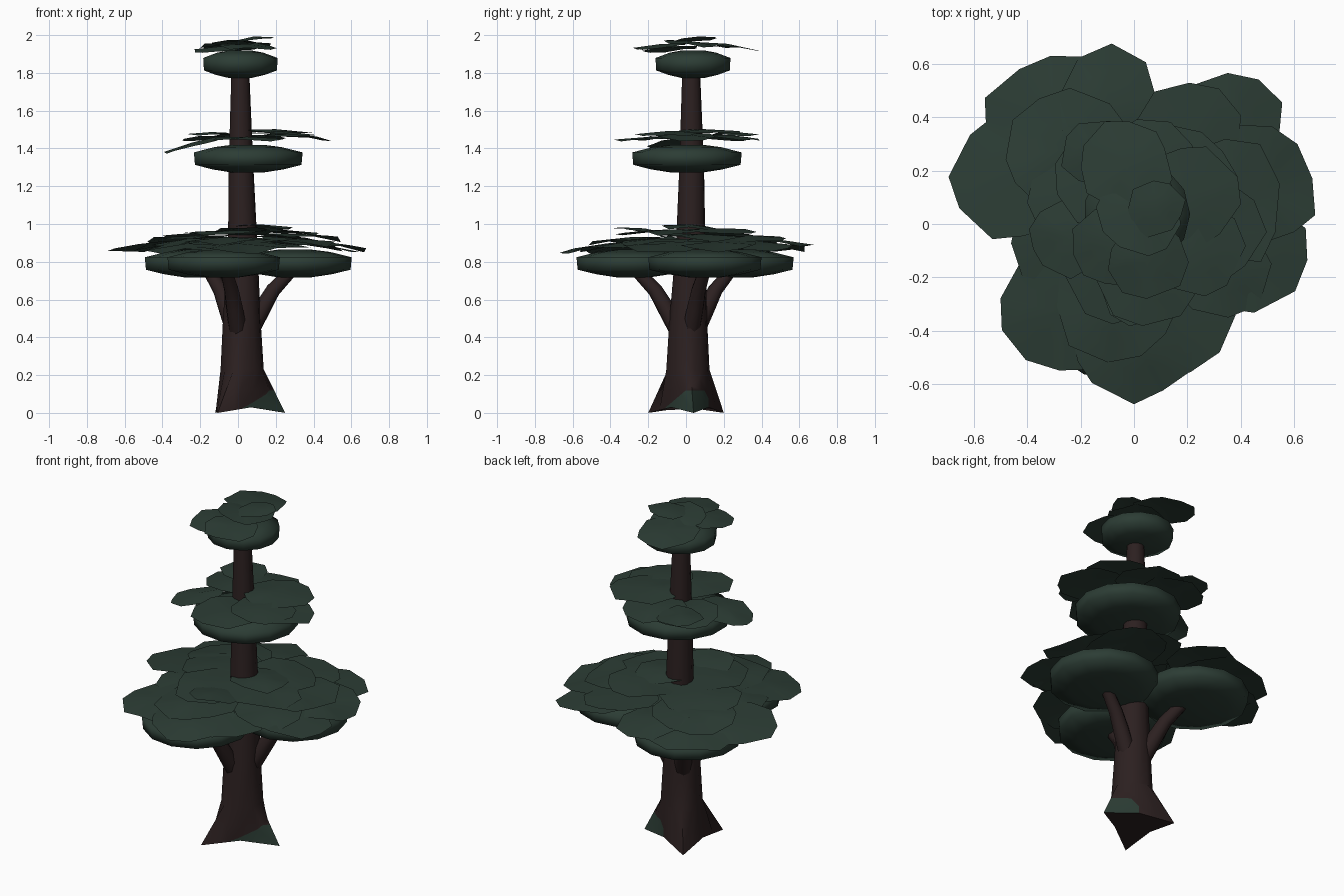
import bpy, bmesh, math, random
from mathutils import Vector

if "Cube" in bpy.data.objects:
    bpy.data.objects.remove(bpy.data.objects["Cube"])

random.seed(11)


def material(name, rgb):
    m = bpy.data.materials.new(name)
    m.diffuse_color = (*rgb, 1)
    m.use_nodes = True
    m.node_tree.nodes["Principled BSDF"].inputs["Base Color"].default_value = m.diffuse_color
    return m


BARK = material("dark bark", (0.025, 0.0145, 0.0145))
LEAF = material("dark green leaf", (0.025, 0.046, 0.035))


def finish(name, bm, mats, angle, recalc=True):
    if recalc:
        bmesh.ops.recalc_face_normals(bm, faces=bm.faces)
    mesh = bpy.data.meshes.new(name)
    bm.to_mesh(mesh)
    bm.free()
    obj = bpy.data.objects.new(name, mesh)
    bpy.context.collection.objects.link(obj)
    for m in mats:
        mesh.materials.append(m)
    bpy.ops.object.select_all(action='DESELECT')
    obj.select_set(True)
    bpy.context.view_layer.objects.active = obj
    bpy.ops.object.shade_smooth_by_angle(angle=math.radians(angle))
    return obj


def loft(rings):
    """Closed skin over rings of points, capped at both ends."""
    bm = bmesh.new()
    rows = [[bm.verts.new(p) for p in ring] for ring in rings]
    n = len(rows[0])
    for a, b in zip(rows, rows[1:]):
        for i in range(n):
            j = (i + 1) % n
            bm.faces.new((a[i], a[j], b[j], b[i]))
    bm.faces.new(rows[0][::-1])
    bm.faces.new(rows[-1])
    return bm


def circle(c, r, n, u=Vector((1, 0, 0)), v=Vector((0, 1, 0)), start=0):
    return [Vector(c) + r * (math.cos(t) * u + math.sin(t) * v)
            for t in (start + math.tau * i / n for i in range(n))]


# Trunk: three-cornered root flare blending into a tapering round stem
SIDES, TURN = 12, 0.12
corners = [Vector(c) for c in ((0.25, 0.04, 0), (-0.12, 0.2, 0), (-0.108, -0.2, 0))]
per = SIDES // 3
root = []
for i in range(SIDES):
    k, f = i // per, (i % per) / per
    p = corners[k].lerp(corners[(k + 1) % 3], f)
    p.z = 0.03 * (1 - abs(2 * f - 1))
    root.append(p)
rings = [root]
for x, y, z, r in ((0.022, 0.01, 0.23, 0.115), (0.02, 0.012, 0.5, 0.1),
                   (0.025, 0.025, 0.9, 0.078), (0.016, 0.03, 1.3, 0.066),
                   (0.012, 0.027, 1.85, 0.046)):
    rings.append(circle((x, y, z), r, SIDES, start=TURN))
bm = loft(rings)
# Moss patch: an arch cut into the right-hand root by three planes
cuts = (((0, 0, 0.118), (0, 0, 1)), ((0, 0, 0.12), (0, -0.85, 1)),
        ((0, 0.1, 0.115), (0, 2.1, 1)))
for co, no in cuts:
    faces = [f for f in bm.faces if len(f.verts) < 8 and
             f.calc_center_median().x > 0.03 and f.calc_center_median().z < 0.23]
    geom = set(faces)
    for f in faces:
        geom.update(f.edges)
        geom.update(f.verts)
    bmesh.ops.bisect_plane(bm, geom=list(geom), dist=1e-5, plane_co=co,
                           plane_no=Vector(no).normalized())
bm.normal_update()
for f in bm.faces:
    c = f.calc_center_median()
    if c.x > 0.05 and abs(f.normal.z) < 0.85 and all(
            (c - Vector(co)).dot(Vector(no)) < 0 for co, no in cuts):
        f.material_index = 1
finish("trunk", bm, [BARK, LEAF], 75)

# Branches, each carrying one of the low canopy pads
PADS = (("back_left", -0.2, 0.27), ("right", 0.3, 0.1), ("front", -0.08, -0.28))
for label, x, y in PADS:
    d = Vector((x, y, 0)).normalized()
    side = Vector((-d.y, d.x, 0))
    path = ((0.05, 0.43, 0.05), (0.125, 0.56, 0.046), (0.18, 0.65, 0.04), (0.3, 0.77, 0.032))
    lean = (d * 0.8 - Vector((0, 0, 0.6)))
    finish("branch_" + label,
           loft([circle(d * o + Vector((0.015, 0.01, z)), r, 8, side, -lean)
                 for o, z, r in path]), [BARK], 50)


# Canopy pads: shallow discs with a straight rim and low cones above and below
def pad(name, x, y, z, r):
    profile = ((0.3, 0), (0.65, 0.016), (0.98, 0.04), (1, 0.106), (0.62, 0.134), (0.3, 0.146))
    finish(name, loft([circle((x, y, z + h), r * k, 13) for k, h in profile]), [LEAF], 100)


for label, x, y in PADS:
    pad("low_pad_" + label, x, y, 0.718, 0.302)
pad("middle_pad", 0.05, 0.005, 1.273, 0.292)
pad("top_pad", 0.01, 0.037, 1.773, 0.2)


# Leaf sheets: thin ragged domes that droop away from the trunk
def sheets(name, slope, items, ripple=0.014):
    bm = bmesh.new()
    for x, y, z, r in items:
        n = random.choice((9, 10, 11))
        d = Vector((x, y)).normalized() * slope
        hub = bm.verts.new((x, y, z + 0.012))
        rims = []
        start = random.random()
        for i in range(n):
            t = math.tau * (i + start + random.uniform(-0.2, 0.2)) / n
            q = r * random.uniform(0.9, 1.08)
            dx, dy = q * math.cos(t), q * math.sin(t)
            drop = -(dx * d.x + dy * d.y)
            wave = random.uniform(-ripple, ripple * 0.6)
            rims.append([bm.verts.new((x + dx * k, y + dy * k,
                                       z + drop * k + wave * k + 0.012 * (1 - k)))
                         for k in (0.55, 1)])
        # wound so that every open sheet faces up
        for a, b in zip(rims, rims[1:] + rims[:1]):
            bm.faces.new((hub, a[0], b[0]))
            bm.faces.new((a[0], a[1], b[1], b[0]))
    return finish(name, bm, [LEAF], 60, recalc=False)


sheets("low_outer_leaves", 0.12, (
    (-0.44, 0.18, 0.885, 0.25), (-0.3, 0.38, 0.89, 0.26), (-0.1, 0.46, 0.91, 0.2),
    (0.45, 0.14, 0.895, 0.24), (0.33, 0.35, 0.9, 0.23), (0.42, -0.1, 0.885, 0.23),
    (0.0, -0.42, 0.885, 0.24), (-0.27, -0.33, 0.885, 0.23), (0.15, -0.34, 0.89, 0.22)), 0.022)
sheets("low_gap_leaves", 0.08, (
    (-0.27, -0.04, 0.91, 0.2), (0.2, 0.32, 0.93, 0.21), (0.32, -0.16, 0.91, 0.2),
    (-0.25, 0.28, 0.925, 0.23), (0.34, 0.08, 0.935, 0.24), (-0.06, -0.28, 0.92, 0.24)), 0.02)
sheets("low_inner_leaves", 0.04, (
    (-0.18, 0.12, 0.945, 0.22), (0.17, 0.17, 0.965, 0.21), (0.2, -0.06, 0.96, 0.22),
    (-0.06, -0.15, 0.955, 0.22), (0.13, 0.03, 0.985, 0.17)))
sheets("low_raised_leaf", -0.12, ((0.02, -0.22, 0.965, 0.16),))
sheets("middle_leaves", 0.06, (
    (-0.12, 0.17, 1.455, 0.19), (0.05, -0.19, 1.45, 0.2), (0.29, -0.02, 1.465, 0.2),
    (0.06, 0.22, 1.46, 0.19), (0.2, 0.1, 1.49, 0.19), (0.23, -0.1, 1.48, 0.18),
    (-0.14, 0.26, 1.475, 0.13)))
sheets("middle_drooping_leaf", 0.3, ((-0.24, -0.05, 1.42, 0.15),))
sheets("top_leaves", 0.1, (
    (-0.08, -0.08, 1.93, 0.15), (0.05, -0.14, 1.94, 0.15),
    (-0.03, 0.22, 1.942, 0.17), (0.02, 0.04, 1.955, 0.16)), 0.01)
sheets("crown_leaf", -0.1, ((0.08, 0.06, 1.98, 0.11),), 0.006)
